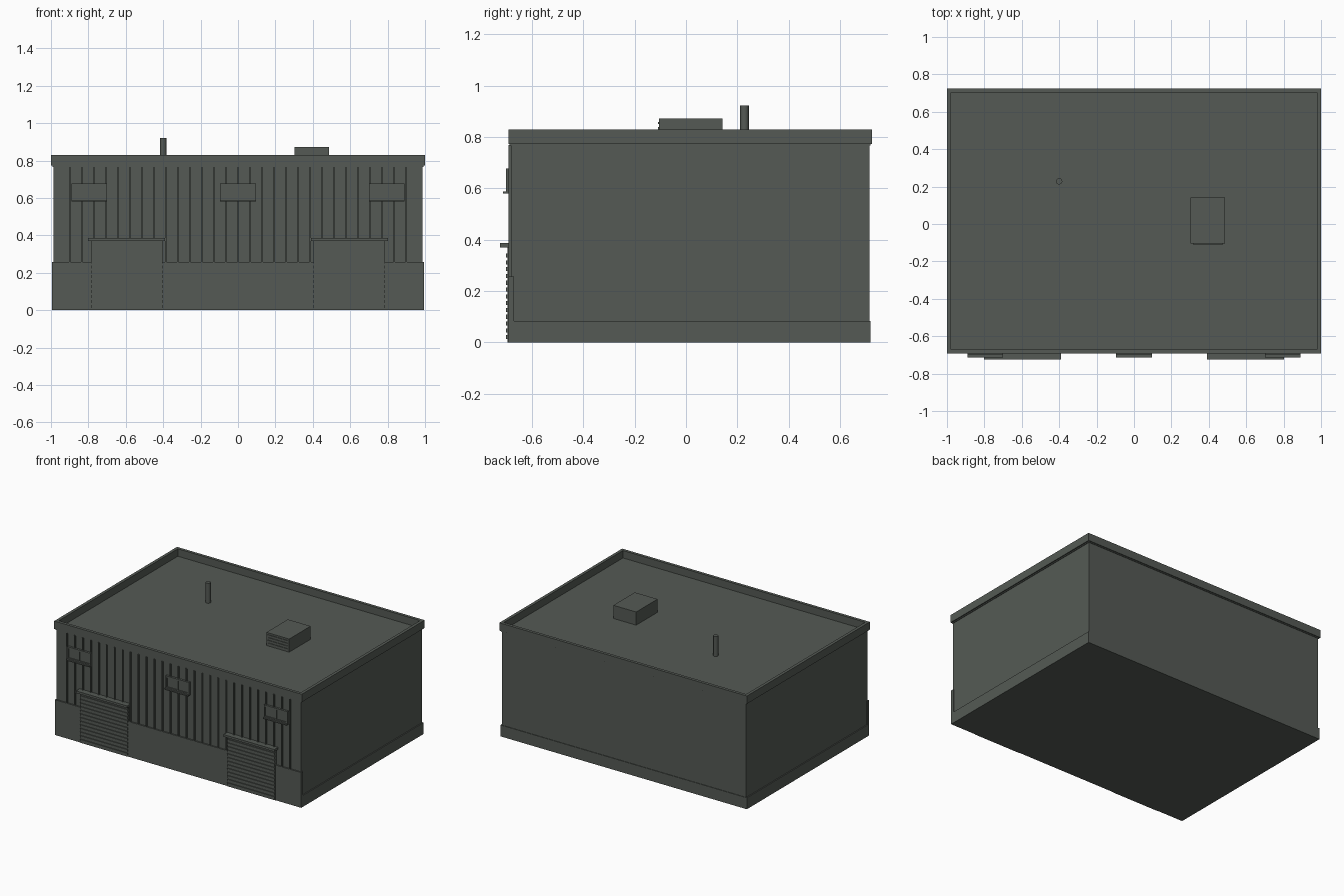
import bpy, bmesh
from mathutils import Matrix, Vector

if "Cube" in bpy.data.objects:
    bpy.data.objects.remove(bpy.data.objects["Cube"])

paint = bpy.data.materials.new("dark_grey_green")
paint.diffuse_color = (0.09, 0.102, 0.09, 1)
paint.use_nodes = True
paint.node_tree.nodes["Principled BSDF"].inputs["Base Color"].default_value = paint.diffuse_color


def finish(name, bm):
    me = bpy.data.meshes.new(name)
    bm.to_mesh(me)
    bm.free()
    me.materials.append(paint)
    ob = bpy.data.objects.new(name, me)
    bpy.context.collection.objects.link(ob)
    return ob


def boxes(name, items):
    """Each item is (x0, x1, y0, y1, z0, z1)."""
    bm = bmesh.new()
    for x0, x1, y0, y1, z0, z1 in items:
        c = Vector(((x0 + x1) / 2, (y0 + y1) / 2, (z0 + z1) / 2))
        s = Matrix.Diagonal((x1 - x0, y1 - y0, z1 - z0, 1))
        bmesh.ops.create_cube(bm, size=1, matrix=Matrix.Translation(c) @ s)
    return finish(name, bm)


# main body, plinth and front base wall
boxes("walls", [(-0.987, 0.987, -0.682, 0.715, 0.0, 0.77)])
boxes("plinth", [(-0.995, 0.995, -0.692, 0.719, 0.0, 0.083)])
boxes("front_base_wall", [(-0.995, 0.995, -0.692, -0.67, 0.083, 0.257)])

# roof deck and hollow parapet with inner edge
boxes("roof_deck", [(-0.992, 0.992, -0.687, 0.719, 0.766, 0.776)])
X, Y0, Y1, T = 1.0, -0.692, 0.725, 0.022
boxes("parapet", [
    (-X, X, Y0, Y0 + T, 0.773, 0.83),
    (-X, X, Y1 - T, Y1, 0.773, 0.83),
    (-X, -X + T, Y0 + T, Y1 - T, 0.773, 0.83),
    (X - T, X, Y0 + T, Y1 - T, 0.773, 0.83)])

# vertical cladding ribs on the front
boxes("cladding_ribs", [
    (x - 0.004, x + 0.004, -0.692, -0.68, 0.257, 0.768)
    for x in (-0.9 + i * 1.8 / 28 for i in range(29))])

# roller doors with slats and canopies
for side, cx in (("left", -0.595), ("right", 0.595)):
    w = 0.192
    boxes(side + "_door_panel", [(cx - w, cx + w, -0.695, -0.67, 0.0, 0.37)])
    boxes(side + "_door_slats", [
        (cx - w, cx + w, -0.701, -0.694, z, z + 0.016)
        for z in (0.012 + i * 0.0265 for i in range(13))])
    boxes(side + "_door_canopy",
          [(cx - 0.206, cx + 0.206, -0.725, -0.68, 0.37, 0.386)])

# high windows: pane, frame, mullion and sill
for side, cx in (("left", -0.795), ("middle", 0.0), ("right", 0.795)):
    a, b = cx - 0.095, cx + 0.095
    boxes(side + "_window_pane", [(a, b, -0.694, -0.68, 0.585, 0.675)])
    boxes(side + "_window_frame", [
        (a, b, -0.701, -0.69, 0.665, 0.677),
        (a, b, -0.701, -0.69, 0.585, 0.597),
        (a, a + 0.01, -0.701, -0.69, 0.597, 0.665),
        (b - 0.01, b, -0.701, -0.69, 0.597, 0.665),
        (cx - 0.004, cx + 0.004, -0.699, -0.69, 0.597, 0.665)])
    boxes(side + "_window_sill", [(a, b, -0.714, -0.68, 0.58, 0.588)])

# rooftop vent unit with front louvres
boxes("roof_vent", [(0.303, 0.487, -0.105, 0.142, 0.77, 0.872)])
boxes("roof_vent_louvres", [
    (0.315, 0.475, -0.109, -0.104, z, z + 0.009)
    for z in (0.79, 0.81, 0.83, 0.85)])

# roof pipe
bm = bmesh.new()
bmesh.ops.create_cone(bm, cap_ends=True, segments=12, radius1=0.017,
                      radius2=0.017, depth=0.152,
                      matrix=Matrix.Translation((-0.4, 0.228, 0.846)))
pipe = finish("roof_pipe", bm)
for p in pipe.data.polygons:
    p.use_smooth = abs(p.normal.z) < 0.5
for e in pipe.data.edges:
    za, zb = (pipe.data.vertices[v].co.z for v in e.vertices)
    e.use_edge_sharp = abs(za - zb) < 1e-4
